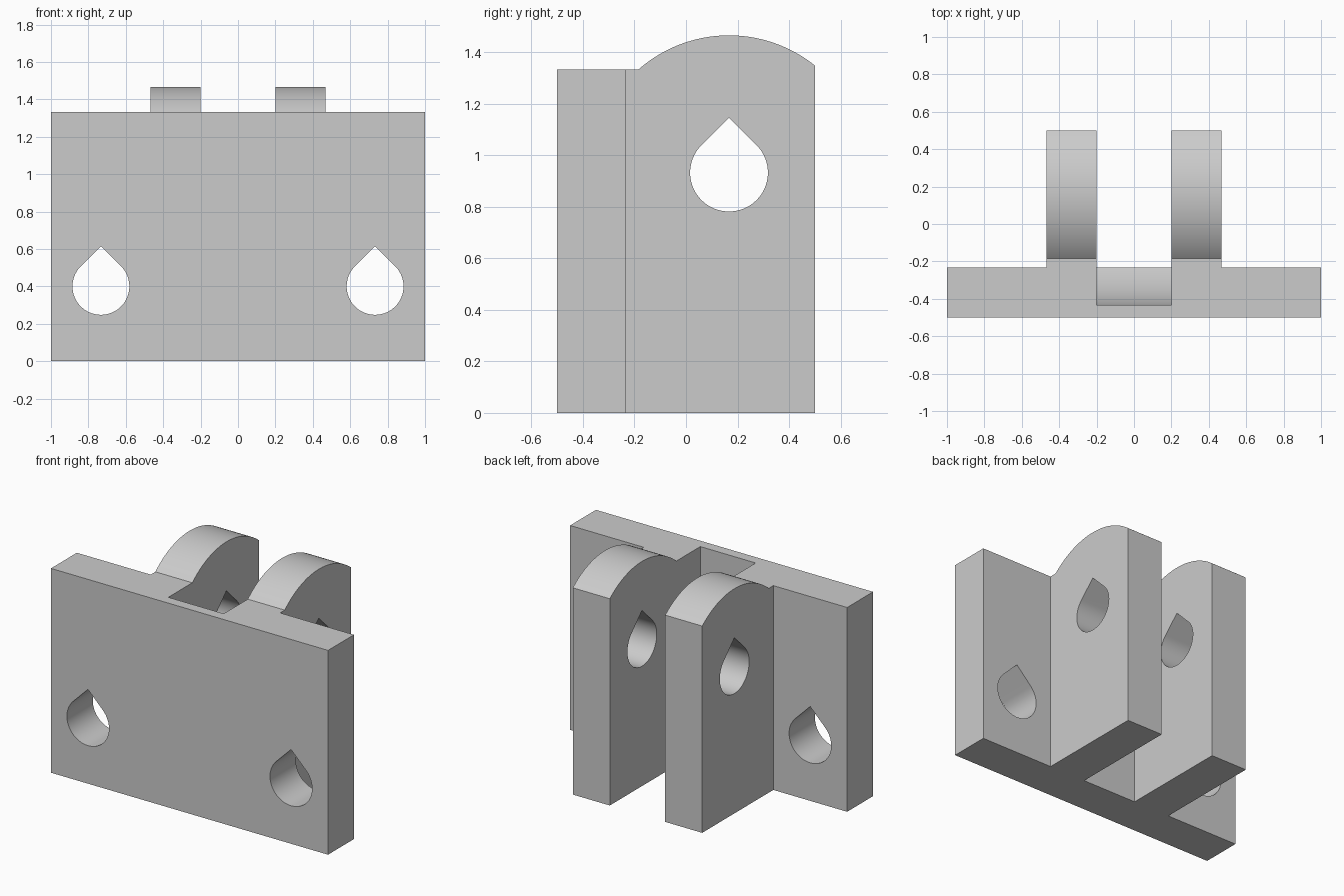
import bpy, bmesh, math
from mathutils import Vector

if "Cube" in bpy.data.objects:
    bpy.data.objects.remove(bpy.data.objects["Cube"], do_unlink=True)

WIDTH, HEIGHT = 1.0, 1.333            # half width and height of the plate
FRONT, PLATE_BACK, LUG_BACK = -0.5, -0.233, 0.5
LUG_IN, LUG_OUT = 0.2, 0.467
PIN_Y, PIN_Z, LUG_R, CLEAR_R = 0.167, 0.933, 0.533, 0.6

grey = bpy.data.materials.new("plain grey")
grey.use_nodes = True
grey.diffuse_color = (0.6, 0.6, 0.6, 1)
grey.node_tree.nodes["Principled BSDF"].inputs["Base Color"].default_value = (0.6, 0.6, 0.6, 1)


def prism(name, points, axis, start, end):
    """Extrude a closed 2D profile (u, z) along x or y."""
    place = (lambda u, z: (start, u, z)) if axis == "x" else (lambda u, z: (u, start, z))
    bm = bmesh.new()
    face = bm.faces.new([bm.verts.new(place(u, z)) for u, z in points])
    moved = bmesh.ops.extrude_face_region(bm, geom=[face])["geom"]
    shift = Vector((end - start, 0, 0) if axis == "x" else (0, end - start, 0))
    bmesh.ops.translate(bm, vec=shift, verts=[v for v in moved if isinstance(v, bmesh.types.BMVert)])
    bmesh.ops.recalc_face_normals(bm, faces=bm.faces)
    mesh = bpy.data.meshes.new(name)
    bm.to_mesh(mesh)
    bm.free()
    mesh.materials.append(grey)
    obj = bpy.data.objects.new(name, mesh)
    bpy.context.collection.objects.link(obj)
    return obj


def arc(u, z, r, a0, a1, n):
    return [(u + r * math.cos(a0 + (a1 - a0) * i / n), z + r * math.sin(a0 + (a1 - a0) * i / n))
            for i in range(n + 1)]


def teardrop(u, z, r):
    """Round hole with a 45 degree pointed roof."""
    return arc(u, z, r, math.radians(135), math.radians(405), 60) + [(u, z + r * math.sqrt(2))]


def combine(target, other, operation):
    mod = target.modifiers.new(operation, "BOOLEAN")
    mod.operation, mod.object, mod.solver = operation, other, "EXACT"
    bpy.context.view_layer.objects.active = target
    bpy.ops.object.modifier_apply(modifier=mod.name)
    bpy.data.objects.remove(other, do_unlink=True)


# Mounting plate
bracket = prism("hinge_bracket", [(-WIDTH, 0), (WIDTH, 0), (WIDTH, HEIGHT), (-WIDTH, HEIGHT)],
                "y", FRONT, PLATE_BACK)

# Clearance pocket: round below the pin, straight above it
pocket = arc(PIN_Y, PIN_Z, CLEAR_R, math.pi, 1.5 * math.pi, 40) + [(PIN_Y, 1.6), (PIN_Y - CLEAR_R, 1.6)]
combine(bracket, prism("pocket_cutter", pocket, "x", -LUG_IN, LUG_IN), "DIFFERENCE")

# Two lugs with a rounded crown
a_back = math.acos((LUG_BACK - PIN_Y) / LUG_R)
a_front = math.pi - math.asin((HEIGHT - PIN_Z) / LUG_R)
lug = [(PLATE_BACK, 0), (LUG_BACK, 0)] + arc(PIN_Y, PIN_Z, LUG_R, a_back, a_front, 48) + [(PLATE_BACK, HEIGHT)]
for side in (-1, 1):
    combine(bracket, prism("lug", lug, "x", side * LUG_IN, side * LUG_OUT), "UNION")

# Pin hole through both lugs
combine(bracket, prism("pin_cutter", teardrop(PIN_Y, PIN_Z, 0.151), "x", -0.6, 0.6), "DIFFERENCE")

# Screw holes in the plate
for side in (-1, 1):
    combine(bracket, prism("screw_cutter", teardrop(side * 0.733, 0.4, 0.152), "y", -0.6, -0.1), "DIFFERENCE")

bpy.ops.object.select_all(action="DESELECT")
bracket.select_set(True)
bpy.context.view_layer.objects.active = bracket
bpy.ops.object.shade_smooth_by_angle(angle=math.radians(25))
